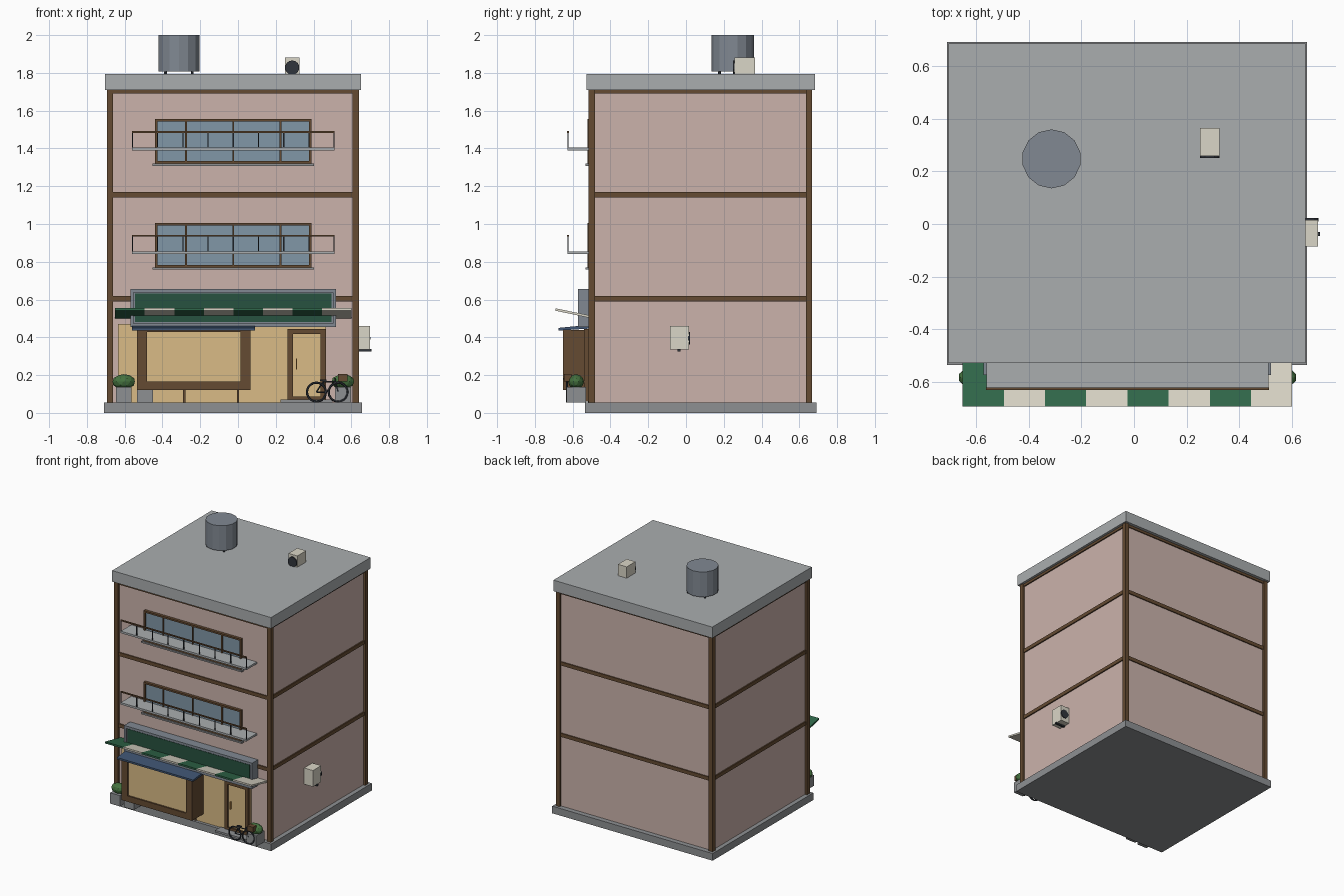
import bpy, math
from mathutils import Vector

if "Cube" in bpy.data.objects:
    bpy.data.objects.remove(bpy.data.objects["Cube"])

def mat(name, r, g, b):
    m = bpy.data.materials.new(name)
    m.diffuse_color = (r, g, b, 1)
    m.use_nodes = True
    m.node_tree.nodes["Principled BSDF"].inputs["Base Color"].default_value = m.diffuse_color
    return m

PINK = mat("pink_wall", .60, .45, .41)
BROWN = mat("brown_wood", .13, .07, .032)
ROOF = mat("roof_grey", .40, .42, .43)
STONE = mat("stone_grey", .27, .28, .29)
METAL = mat("metal_grey", .22, .25, .29)
TAN = mat("warm_tan", .70, .50, .24)
GREEN = mat("sign_green", .02, .085, .05)
STRIPE = mat("awning_green", .03, .14, .07)
CREAM = mat("cream", .70, .67, .57)
BLUE = mat("canopy_blue", .05, .09, .17)
GLASS = mat("glass_blue", .22, .31, .39)
DARK = mat("dark_metal", .03, .035, .045)
LEAF = mat("leaf_green", .06, .17, .05)
BRASS = mat("brass", .6, .3, .08)

def finish(o, name, m):
    o.name = name
    o.data.materials.append(m)
    return o

def prism(name, profile, x0, x1, m):
    """Extrude a (y, z) profile along x."""
    n = len(profile)
    v = [(x, y, z) for x in (x0, x1) for y, z in profile]
    f = [tuple(range(n))[::-1], tuple(range(n, 2 * n))]
    f += [(i, (i + 1) % n, n + (i + 1) % n, n + i) for i in range(n)]
    me = bpy.data.meshes.new(name)
    me.from_pydata(v, [], f)
    o = bpy.data.objects.new(name, me)
    bpy.context.collection.objects.link(o)
    # consistent outward normals
    import bmesh
    bm = bmesh.new()
    bm.from_mesh(me)
    bmesh.ops.recalc_face_normals(bm, faces=bm.faces)
    bm.to_mesh(me)
    bm.free()
    return finish(o, name, m)

def box(name, x0, x1, y0, y1, z0, z1, m):
    return prism(name, [(y0, z0), (y1, z0), (y1, z1), (y0, z1)], x0, x1, m)

def rod(name, a, b, r, m, sides=8):
    a, b = Vector(a), Vector(b)
    bpy.ops.mesh.primitive_cylinder_add(vertices=sides, radius=r, depth=(b - a).length, location=(a + b) / 2)
    o = bpy.context.object
    o.rotation_euler = (b - a).to_track_quat('Z', 'Y').to_euler()
    return finish(o, name, m)

def frame(name, x0, x1, z0, z1, t, y0, y1, m):
    """Rectangular frame of four bars facing the front."""
    box(name + "_left", x0, x0 + t, y0, y1, z0, z1, m)
    box(name + "_right", x1 - t, x1, y0, y1, z0, z1, m)
    box(name + "_bottom", x0 + t, x1 - t, y0, y1, z0, z0 + t, m)
    box(name + "_top", x0 + t, x1 - t, y0, y1, z1 - t, z1, m)

# Main block
box("base_slab", -.71, .657, -.535, .69, 0, .055, STONE)
box("walls", -.677, .623, -.5, .652, .055, 1.71, PINK)
box("roof_slab", -.703, .651, -.528, .684, 1.71, 1.795, ROOF)
for x in (-.694, .607):
    for y in (-.515, .635):
        box("corner_post", x, x + .033, y, y + .033, .055, 1.71, BROWN)
for z in (.605, 1.155, 1.705):
    box("floor_band", -.686, .632, -.508, .66, z - .014, z + .014, BROWN)

# Upper windows and balconies
for dz in (0, .55):
    box("window_glass", -.435, .385, -.512, -.495, .775 + dz, 1.0 + dz, GLASS)
    frame("window_frame", -.44, .39, .77 + dz, 1.005 + dz, .013, -.522, -.495, BROWN)
    for x in (-.276, -.025, .226):
        box("window_mullion", x - .005, x + .005, -.52, -.495, .78 + dz, 1.0 + dz, BROWN)
    box("window_sill", -.452, .402, -.532, -.495, .758 + dz, .77 + dz, STONE)
    box("balcony_slab", -.56, .51, -.628, -.5, .84 + dz, .855 + dz, ROOF)
    box("balcony_rail", -.562, .512, -.63, -.62, .933 + dz, .942 + dz, BROWN)
    for i in range(9):
        x = -.559 + i * 1.068 / 8
        box("balcony_baluster", x - .003, x + .003, -.628, -.622, .855 + dz, .934 + dz, DARK)

# Shopfront panel
box("shopfront_panel", -.635, .465, -.512, -.495, .055, .47, TAN)
for x in (-.285, 0):
    box("shopfront_strip", x - .006, x + .006, -.52, -.5, .055, .16, BROWN)

# Sign board
box("sign_box", -.57, .52, -.56, -.5, .455, .655, METAL)
frame("sign_border", -.57, .52, .455, .655, .018, -.572, -.555, METAL)
box("sign_face", -.545, .495, -.566, -.555, .48, .632, GREEN)

# Striped awning, rising outward
for i in range(8):
    x = -.65 + i * .15625
    prism("awning_stripe", [(-.692, .541), (-.5, .501), (-.5, .514), (-.692, .554)],
          x, x + .15625, STRIPE if i % 2 == 0 else CREAM)

# Display bay with canopy
box("bay_body", -.53, .06, -.635, -.5, .13, .437, BROWN)
box("bay_window", -.485, .02, -.64, -.63, .16, .43, TAN)
box("bay_sill", -.535, .065, -.652, -.5, .12, .165, BROWN)
for x in (-.535, .013):
    box("bay_jamb", x, x + .052, -.652, -.5, .165, .44, BROWN)
box("bay_lintel", -.483, .013, -.652, -.5, .428, .44, BROWN)
prism("bay_canopy", [(-.675, .436), (-.5, .447), (-.5, .467), (-.675, .45)], -.56, .09, BLUE)
box("bay_support", -.535, -.45, -.625, -.53, .055, .122, STONE)

# Door
box("door_leaf", .28, .445, -.527, -.5, .06, .43, TAN)
frame("door_frame", .262, .465, .06, .445, .028, -.54, -.5, BROWN)
box("door_step", .225, .5, -.6, -.53, .055, .07, STONE)
box("door_handle", .307, .313, -.54, -.525, .23, .287, BRASS)

# Planters with bushes
for x in (-.605, .555):
    box("planter", x - .042, x + .042, -.632, -.53, .055, .138, STONE)
    bpy.ops.mesh.primitive_ico_sphere_add(subdivisions=2, radius=1, location=(x, -.582, .165))
    o = bpy.context.object
    o.scale = (.062, .042, .04)
    finish(o, "bush", LEAF)

# Bicycle
Y = -.63
for x in (.415, .53):
    bpy.ops.mesh.primitive_torus_add(major_segments=20, minor_segments=6, major_radius=.05,
                                     minor_radius=.006, location=(x, Y, .11), rotation=(math.pi / 2, 0, 0))
    finish(bpy.context.object, "bike_wheel", DARK)
pts = {"rear": (.415, Y, .11), "seat": (.45, Y, .165), "crank": (.467, Y, .11),
       "head": (.515, Y, .165), "front": (.53, Y, .11)}
for a, b in (("rear", "seat"), ("rear", "crank"), ("seat", "crank"), ("seat", "head"),
             ("crank", "head"), ("head", "front")):
    rod("bike_tube", pts[a], pts[b], .004, DARK, 6)
box("bike_saddle", .435, .468, Y - .008, Y + .008, .168, .178, DARK)
rod("bike_handlebar", (.515, Y - .022, .182), (.515, Y + .03, .182), .004, DARK, 6)
rod("bike_stem", (.515, Y, .16), (.515, Y, .182), .004, DARK, 6)
box("bike_basket", .53, .58, Y - .015, Y + .025, .165, .205, BROWN)

# Air conditioner on the right wall
box("wall_ac_unit", .622, .698, -.085, .015, .335, .46, CREAM)
rod("wall_ac_fan", (.668, .01, .395), (.668, .022, .395), .033, DARK, 14)
box("wall_ac_bracket", .62, .706, -.045, -.03, .325, .337, DARK)

# Air conditioner on the roof
box("roof_ac_unit", .25, .325, .258, .365, 1.79, 1.882, CREAM)
rod("roof_ac_fan", (.287, .262, 1.828), (.287, .25, 1.828), .038, DARK, 14)

# Water tank
bpy.ops.mesh.primitive_cylinder_add(vertices=14, radius=.112, depth=.192, location=(-.313, .247, 1.904))
finish(bpy.context.object, "water_tank", METAL)
for k in range(4):
    a = math.pi / 4 + k * math.pi / 2
    x, y = -.313 + .1 * math.cos(a), .247 + .1 * math.sin(a)
    rod("tank_foot", (x, y, 1.79), (x, y, 1.815), .008, DARK, 6)
